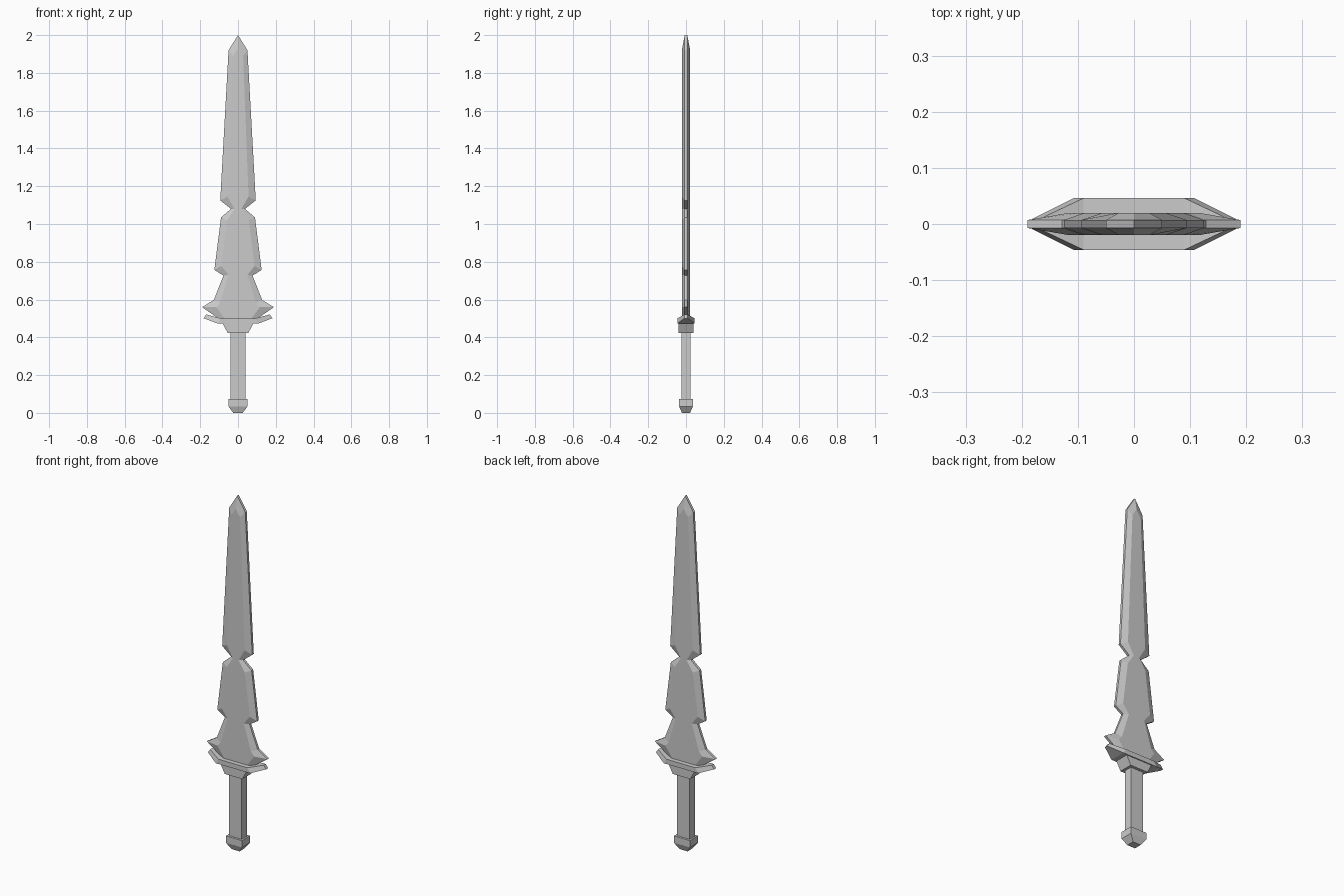
import bpy, bmesh

if "Cube" in bpy.data.objects:
    bpy.data.objects.remove(bpy.data.objects["Cube"])


def loft(name, rings):
    """Skin a list of equal-length vertex rings and cap both ends."""
    bm = bmesh.new()
    loops = [[bm.verts.new(p) for p in ring] for ring in rings]
    for a, b in zip(loops, loops[1:]):
        for i in range(len(a)):
            j = (i + 1) % len(a)
            bm.faces.new((a[i], a[j], b[j], b[i]))
    bm.faces.new(loops[0])
    bm.faces.new(loops[-1])
    bmesh.ops.recalc_face_normals(bm, faces=bm.faces)
    mesh = bpy.data.meshes.new(name)
    bm.to_mesh(mesh)
    bm.free()
    ob = bpy.data.objects.new(name, mesh)
    bpy.context.collection.objects.link(ob)
    return ob


def rect(x, y, z):
    return [(-x, -y, z), (x, -y, z), (x, y, z), (-x, y, z)]


def outline(half, y):
    """Mirror a right-hand (x, z) profile that starts at the tip."""
    pts = half + [(-x, z) for x, z in reversed(half[1:])]
    return [(x, y, z) for x, z in pts]


# Blade: sharp notched outline with a bevel up to the flat faces
edge = [(0, 2.0), (0.05, 1.92), (0.094, 1.125), (0.037, 1.08), (0.09, 1.035),
        (0.125, 0.757), (0.077, 0.727), (0.128, 0.598), (0.19, 0.56), (0.1, 0.497)]
flat = [(0, 1.93), (0.027, 1.89), (0.056, 1.145), (0.018, 1.08), (0.057, 1.02),
        (0.088, 0.778), (0.05, 0.73), (0.095, 0.583), (0.115, 0.56), (0.07, 0.497)]
loft("blade", [outline(flat, -0.02), outline(edge, -0.007),
               outline(edge, 0.007), outline(flat, 0.02)])

# Crossguard: wide centre with swept-up, tapering arms
stations = [(0.182, 0.168, 0.009, 0.501, 0.521), (0.108, 0.09, 0.046, 0.473, 0.5)]
right = [[(xb, -y, zb), (xb, y, zb), (xt, y, zt), (xt, -y, zt)]
         for xb, xt, y, zb, zt in stations]
left = [[(-x, y, z) for x, y, z in ring] for ring in reversed(right)]
loft("crossguard", right + left)

# Collar, grip and pommel
loft("collar", [rect(0.055, 0.04, 0.424), rect(0.082, 0.04, 0.475)])
loft("grip", [rect(0.04, 0.024, 0.06), rect(0.04, 0.024, 0.43)])
loft("pommel", [rect(0.025, 0.022, 0), rect(0.05, 0.036, 0.034),
                rect(0.05, 0.036, 0.073)])
